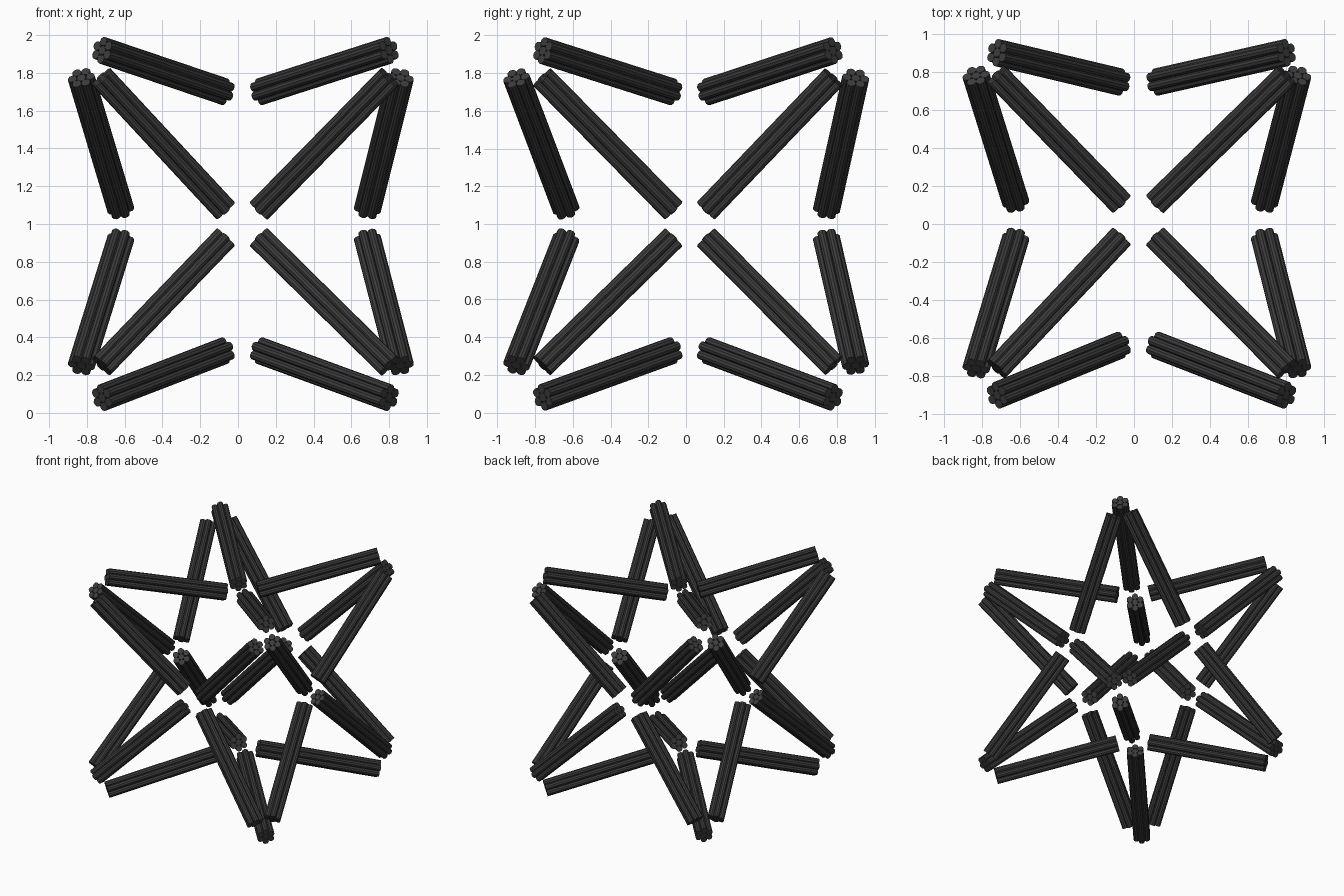
import bpy, bmesh, math
from mathutils import Vector, Matrix

if "Cube" in bpy.data.objects:
    bpy.data.objects.remove(bpy.data.objects["Cube"])

ROD_R = 0.0245   # radius of one rod
RING = 0.048     # distance of outer rods from the bundle axis
SIDES = 10

# depth of each cube face at the corner and near the face middle: (axis, sign)
DEPTH = {
    (0, -1): (-0.83, -0.62), (0, 1): (0.86, 0.685),
    (1, -1): (-0.90, -0.635), (1, 1): (0.90, 0.745),
    (2, -1): (-0.92, -0.67), (2, 1): (0.92, 0.70),
}
# in-plane positions (corner, middle) for the negative and positive side of each axis
SPAN = {
    (0, -1): (-0.72, -0.07), (0, 1): (0.80, 0.115),
    (1, -1): (-0.76, -0.07), (1, 1): (0.78, 0.11),
    (2, -1): (-0.75, -0.075), (2, 1): (0.775, 0.075),
}
NAMES = {(0, -1): "left", (0, 1): "right", (1, -1): "front",
         (1, 1): "back", (2, -1): "bottom", (2, 1): "top"}


def bundle(name, a, b, outward):
    """Seven parallel rods from a to b, one rod ridge facing outward."""
    axis = (b - a).normalized()
    side = axis.cross(outward).normalized()
    up = side.cross(axis).normalized()
    rot = Matrix((up, side, axis)).transposed()
    if rot.determinant() < 0:
        side = -side
        rot = Matrix((up, side, axis)).transposed()
    rot = rot.to_4x4()
    bm = bmesh.new()
    offsets = [(0, 0)] + [(RING * math.cos(k * math.pi / 3), RING * math.sin(k * math.pi / 3))
                          for k in range(6)]
    for u, v in offsets:
        m = Matrix.Translation((a + b) / 2 + up * u + side * v) @ rot
        bmesh.ops.create_cone(bm, cap_ends=True, segments=SIDES, radius1=ROD_R,
                              radius2=ROD_R, depth=(b - a).length, matrix=m)
    mesh = bpy.data.meshes.new(name)
    bm.to_mesh(mesh)
    bm.free()
    obj = bpy.data.objects.new(name, mesh)
    obj.location.z = 1
    bpy.context.collection.objects.link(obj)
    mat = bpy.data.materials.get("charcoal") or bpy.data.materials.new("charcoal")
    mat.diffuse_color = (0.045, 0.045, 0.045, 1)
    mat.use_nodes = True
    mat.node_tree.nodes["Principled BSDF"].inputs["Base Color"].default_value = mat.diffuse_color
    mesh.materials.append(mat)


# four bundles on each of the six faces, running from the corners to the sunken middle
for (axis, sign), (outer, inner) in DEPTH.items():
    i, j = [k for k in range(3) if k != axis]
    normal = Vector((0, 0, 0))
    normal[axis] = sign
    for si in (-1, 1):
        for sj in (-1, 1):
            a, b = Vector((0, 0, 0)), Vector((0, 0, 0))
            a[axis], b[axis] = outer, inner
            a[i], b[i] = SPAN[(i, si)]
            a[j], b[j] = SPAN[(j, sj)]
            label = f"{NAMES[(axis, sign)]}_rod_bundle_{NAMES[(i, si)]}_{NAMES[(j, sj)]}"
            bundle(label, a, b, normal)
